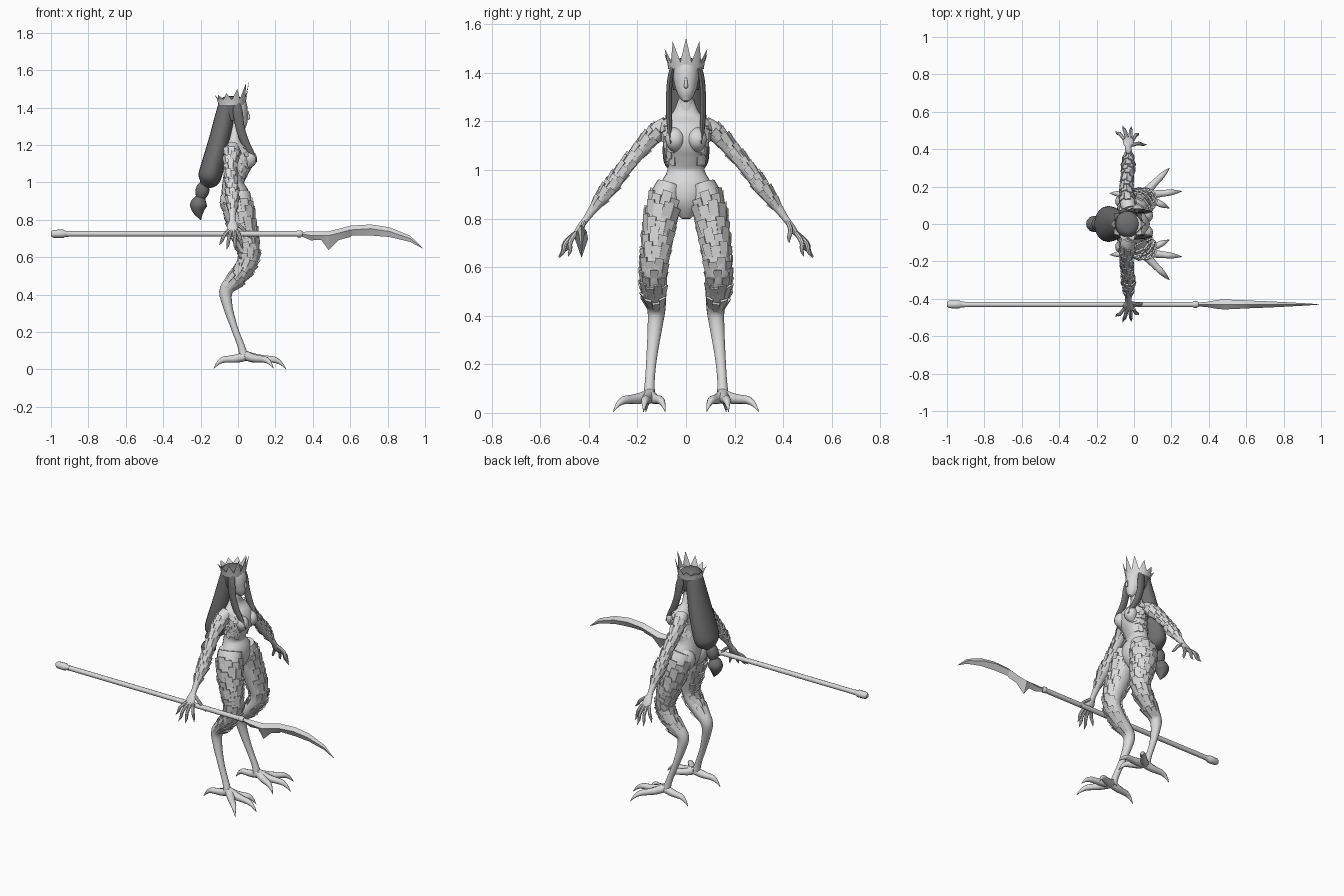
import bpy, bmesh, math
from mathutils import Vector

if "Cube" in bpy.data.objects:
    bpy.data.objects.remove(bpy.data.objects["Cube"])


def material(name, value):
    m = bpy.data.materials.new(name)
    m.use_nodes = True
    m.diffuse_color = (value, value, value, 1)
    m.node_tree.nodes["Principled BSDF"].inputs["Base Color"].default_value = (value, value, value, 1)
    return m


PALE = material("pale grey", 0.7)
DARK = material("dark grey", 0.16)
X, Y, Z = Vector((1, 0, 0)), Vector((0, 1, 0)), Vector((0, 0, 1))


def finish(name, bm, mat, angle=40):
    bmesh.ops.recalc_face_normals(bm, faces=bm.faces)
    mesh = bpy.data.meshes.new(name)
    bm.to_mesh(mesh)
    bm.free()
    mesh.materials.append(mat)
    ob = bpy.data.objects.new(name, mesh)
    bpy.context.collection.objects.link(ob)
    bpy.ops.object.select_all(action="DESELECT")
    ob.select_set(True)
    bpy.context.view_layer.objects.active = ob
    bpy.ops.object.shade_smooth_by_angle(angle=math.radians(angle))
    return ob


def sample(pts, t):
    """Catmull-Rom point on a list of (x, y, z, radius u, radius v)."""
    f = min(max(t, 0), 1) * (len(pts) - 1)
    i = min(int(f), len(pts) - 2)
    f -= i
    a, b, c, d = (pts[min(max(k, 0), len(pts) - 1)] for k in (i - 1, i, i + 1, i + 2))
    return [q + f / 2 * (r - p + f * (2 * p - 5 * q + 4 * r - s + f * (3 * (q - r) + s - p)))
            for p, q, r, s in zip(a, b, c, d)]


def skin(pts, t, angle, ref, lift=0):
    """Point on the tube surface; angle zero looks along ref."""
    p = sample(pts, t)
    tangent = (Vector(sample(pts, t + .01)[:3]) - Vector(sample(pts, t - .01)[:3])).normalized()
    u = (ref - tangent * tangent.dot(ref)).normalized()
    v = tangent.cross(u)
    ru, rv = max(p[3], .001) + lift, max(p[4], .001) + lift
    return Vector(p[:3]) + u * ru * math.cos(angle) + v * rv * math.sin(angle)


def tube(name, pts, mat=PALE, ref=X, sides=14, steps=4):
    bm = bmesh.new()
    rows = (len(pts) - 1) * steps
    rings = [[bm.verts.new(skin(pts, j / rows, math.tau * k / sides, ref)) for k in range(sides)]
             for j in range(rows + 1)]
    for a, b in zip(rings, rings[1:]):
        for k in range(sides):
            n = (k + 1) % sides
            bm.faces.new((a[k], a[n], b[n], b[k]))
    bm.faces.new(rings[0])
    bm.faces.new(rings[-1])
    return finish(name, bm, mat)


def scales(name, pts, start, end, rows, count, covers, ref=X, lift=.011):
    """Overlapping wedge scales, raised at the edge nearest the path start."""
    bm = bmesh.new()
    step, arc = (end - start) / rows, math.tau / count
    for j in range(rows):
        for k in range(count):
            a = arc * (k + .5 * (j % 2))
            if not covers(skin(pts, start, a, ref) - Vector(pts[0][:3])):
                continue
            t = start + step * (j + .25 * ((k * 2 + j) % 3))
            a0, a1 = a - arc * .48, a + arc * .48
            o1, o2 = (bm.verts.new(skin(pts, t, q, ref, lift)) for q in (a0, a1))
            i1, i2 = (bm.verts.new(skin(pts, t, q, ref, -.004)) for q in (a0, a1))
            e1, e2 = (bm.verts.new(skin(pts, t + step * 1.3, q, ref, -.001)) for q in (a0, a1))
            for f in ((o1, o2, e2, e1), (o1, i1, i2, o2), (o1, e1, i1), (o2, i2, e2)):
                bm.faces.new(f)
    finish(name, bm, PALE, 20)


def side_of(pts, s):
    return [(p[0], p[1] * s) + tuple(p[2:]) for p in pts]


# Torso, neck and head
torso = [(0, 0, .80, .02, .02), (-.005, 0, .86, .065, .075), (-.015, 0, .93, .076, .108),
         (-.025, 0, 1.0, .058, .076), (-.005, 0, 1.07, .066, .082), (.01, 0, 1.13, .075, .095),
         (-.012, 0, 1.19, .055, .105), (-.018, 0, 1.235, .034, .055), (-.015, 0, 1.30, .026, .028)]
tube("torso", torso, sides=20)
tube("neck", [(-.018, 0, 1.22, .032, .034), (-.01, 0, 1.35, .028, .028)])
tube("head", [(.032, 0, 1.283, .008, .010), (.02, 0, 1.305, .033, .030), (.002, 0, 1.35, .052, .047),
              (-.008, 0, 1.40, .058, .053), (-.012, 0, 1.44, .052, .048)], sides=18)
tube("nose", [(.052, 0, 1.38, .003, .004), (.057, 0, 1.345, .008, .008), (.05, 0, 1.338, .002, .004)])
scales("torso_scales", torso, .42, .72, 5, 16, lambda d: abs(d.y) > .045, lift=.008)

leg = [(-.01, .065, .94, .075, .055), (0, .088, .87, .078, .068), (.022, .107, .77, .074, .066),
       (.05, .122, .67, .061, .060), (.06, .131, .59, .052, .055), (.015, .132, .51, .046, .053),
       (-.06, .122, .43, .038, .038), (-.058, .128, .35, .027, .030), (-.022, .141, .23, .019, .022),
       (.015, .149, .13, .019, .020), (.035, .152, .06, .025, .026)]
arm = [(-.025, .075, 1.185, .038, .038), (-.035, .12, 1.155, .040, .038), (-.04, .19, 1.08, .032, .032),
       (-.035, .265, .99, .030, .030), (-.03, .31, .93, .034, .033), (-.03, .37, .855, .022, .022),
       (-.03, .41, .80, .017, .014), (-.03, .435, .765, .030, .014), (-.028, .455, .735, .026, .011)]
finger_tips = [(-.10, .495, .665), (-.06, .525, .642), (-.015, .522, .638), (.025, .485, .645), (.068, .425, .70)]
toe_tips = [(.256, .175), (.19, .30), (.19, .085), (-.13, .165)]

for s, side in ((1, "left"), (-1, "right")):
    # Bust and buttocks
    tube(side + "_bust", side_of([(.035, .045, 1.165, .02, .02), (.055, .045, 1.14, .038, .038),
                                  (.062, .045, 1.115, .038, .038), (.045, .042, 1.08, .015, .02)], s))
    tube(side + "_buttock", side_of([(-.03, .05, .97, .02, .03), (-.045, .056, .92, .048, .05),
                                     (-.04, .06, .87, .05, .05), (-.01, .065, .81, .02, .03)], s))
    # Legs bent backwards at the hock
    limb = side_of(leg, s)
    tube(side + "_leg", limb, sides=16)
    scales(side + "_leg_scales", limb, .06, .56, 9, 11, lambda d: d.y * s > -.035)
    # Clawed toes
    for n, (tx, ty) in enumerate(toe_tips):
        ax, ay = (.045, .152)
        mix = lambda f, z, r: (ax + (tx - ax) * f, ay + (ty - ay) * f, z, r, r)
        toe = [mix(-.05, .075, .026), mix(.25, .06, .023), mix(.5, .055, .019),
               mix(.7, .052, .017), mix(.86, .035, .010), mix(1, .004, .001)]
        tube(side + "_toe_%d" % n, side_of(toe, s), ref=Z, sides=10, steps=3)
    # Arms
    limb = side_of(arm, s)
    tube(side + "_arm", limb)
    scales(side + "_arm_scales", limb, .1, .62, 9, 8, lambda d: d.z > -.04, lift=.009)
    # Fingers
    for n, tip in enumerate(finger_tips):
        root = Vector((-.052 + n * .016, .452, .742)) if n < 4 else Vector((-.018, .42, .785))
        tip = Vector(tip)
        knuckle = root.lerp(tip, .5) + Vector((0, .008, .010))
        finger = [tuple(p) + (r, r) for p, r in ((root, .010), (knuckle, .010),
                                                (root.lerp(tip, .75), .008), (tip, .001))]
        tube(side + "_finger_%d" % n, side_of(finger, s), ref=X, sides=8, steps=3)
    # Front hair strands
    strand = [(-.01, .052, 1.43, .022, .012), (.0, .066, 1.37, .026, .012), (.012, .07, 1.29, .024, .013),
              (.04, .069, 1.21, .022, .012), (.075, .066, 1.15, .015, .009), (.10, .063, 1.11, .002, .002)]
    tube(side + "_hair_strand", side_of(strand, s), DARK, sides=10)

# Hair: cap, long bound mass, tie and tuft
tube("hair_cap", [(-.035, 0, 1.33, .05, .054), (-.035, 0, 1.39, .064, .066), (-.035, 0, 1.43, .068, .069),
                  (-.035, 0, 1.455, .045, .045), (-.035, 0, 1.462, .004, .004)], DARK)
hair_back = tube("back_hair", [(-.05, 0, 1.43, .05, .058), (-.072, 0, 1.34, .054, .068), (-.10, 0, 1.22, .058, .084),
                               (-.135, 0, 1.09, .062, .096), (-.155, 0, 1.02, .060, .086), (-.17, 0, .985, .034, .04),
                               (-.175, 0, .97, .015, .015)], DARK, sides=20)
tube("hair_tie", [(-.175, 0, .995, .02, .02), (-.185, 0, .975, .034, .034), (-.193, 0, .945, .036, .036),
                  (-.2, 0, .915, .024, .024)], DARK)
tube("hair_tuft", [(-.198, 0, .925, .022, .022), (-.21, 0, .885, .045, .043), (-.212, 0, .85, .034, .033),
                   (-.2, 0, .80, .002, .002)], DARK)

# Crown: flared band of spikes, tallest at the front
bm = bmesh.new()
SPIKES = 10


def crown_point(a, flare, z):
    r = .073 + flare
    return bm.verts.new((-.033 + r * math.cos(a), r * math.sin(a), z))


for k in range(SPIKES):
    half = math.pi / SPIKES
    a = half * 2 * k
    height = 1.468 + .075 * max(0, math.cos(a / 2 if a < math.pi else math.pi - a / 2)) ** 4
    for inset in (0, -.006):
        base = [crown_point(a + d * half, inset, 1.415) for d in (-1, 0, 1)]
        rim = [crown_point(a + d * half, .004 + inset, 1.442) for d in (-1, 0, 1)]
        tip = crown_point(a, .02, height)
        for d in (0, 1):
            bm.faces.new((base[d], base[d + 1], rim[d + 1], rim[d]))
            bm.faces.new((rim[d], rim[d + 1], tip))
bmesh.ops.remove_doubles(bm, verts=bm.verts, dist=.0005)
finish("crown", bm, PALE, 20)

# Polearm: shaft, end knob and collar
SY, SZ = -.43, .725


def lathe(name, profile, sides=10):
    pts = [(x, SY, SZ, r, r) for x, r in profile]
    return tube(name, pts, ref=Z, sides=sides, steps=1)


lathe("shaft", [(-.93, .015), (.34, .015)])
lathe("end_knob", [(-1, .012), (-.988, .021), (-.935, .023), (-.922, .016), (-.905, .016)])
lathe("blade_collar", [(.315, .015), (.32, .019), (.335, .019), (.345, .013)])

# Curved blade with a ridge: x, top, bottom, half thickness
bm = bmesh.new()
blade = [(.33, .735, .715, .010), (.39, .737, .690, .014), (.445, .737, .693, .024), (.485, .738, .638, .027),
         (.54, .752, .692, .024), (.60, .768, .708, .022), (.607, .769, .716, .021), (.71, .775, .716, .017),
         (.81, .760, .708, .012), (.92, .715, .682, .006), (.99, .648, .646, .001)]
rings = []
for x, top, low, w in blade:
    ridge = top - min(top - low, .05) * .45
    rings.append([bm.verts.new((x, SY + dy, z)) for dy, z in ((0, top), (w, ridge), (0, low), (-w, ridge))])
for a, b in zip(rings, rings[1:]):
    for k in range(4):
        n = (k + 1) % 4
        bm.faces.new((a[k], a[n], b[n], b[k]))
bm.faces.new(rings[0])
bm.faces.new(rings[-1])
finish("blade", bm, PALE, 20)
